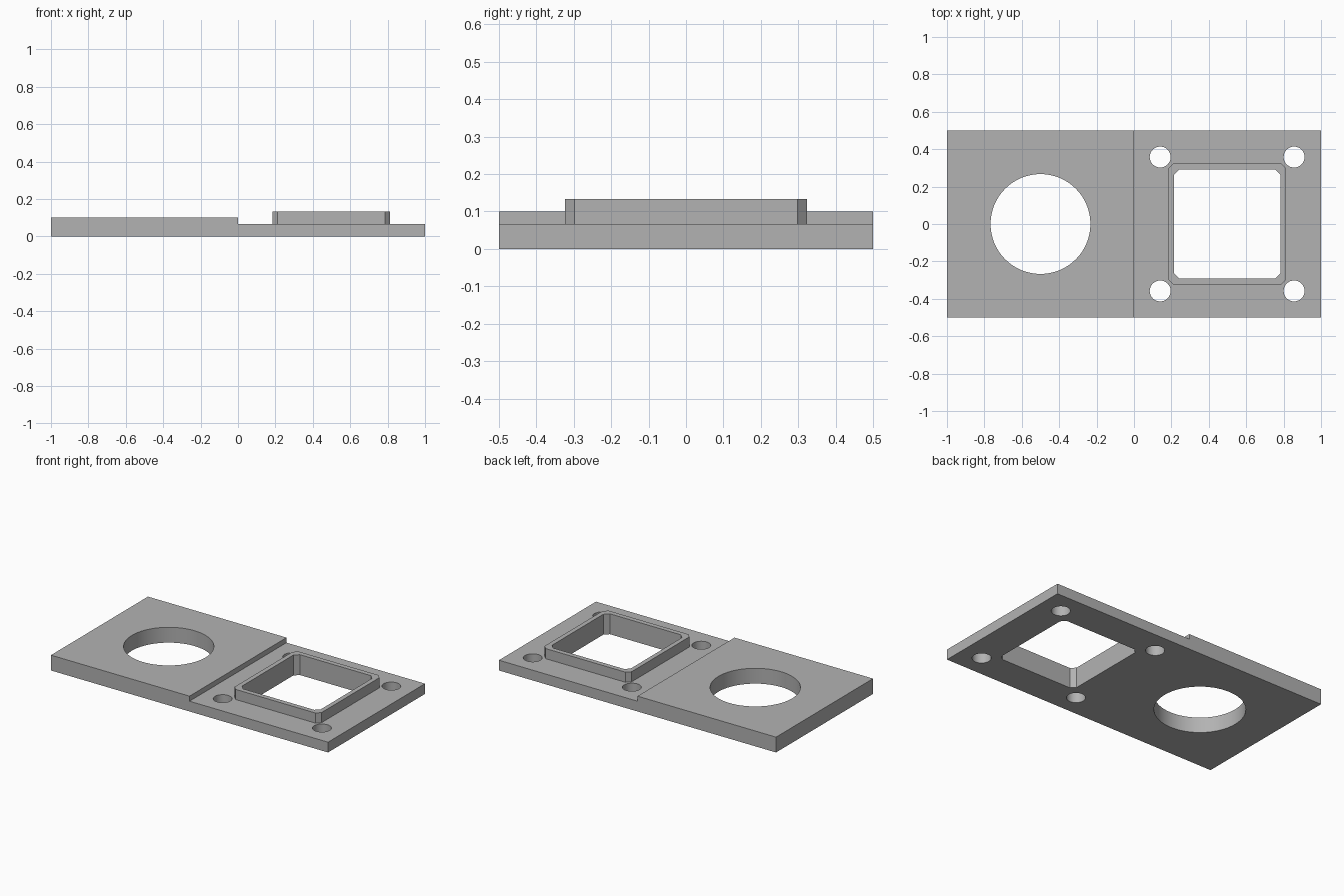
import bpy
import math

default = bpy.data.objects.get("Cube")
if default:
    bpy.data.objects.remove(default, do_unlink=True)

THIN, THICK, TOP = 0.067, 0.1, 0.133
WINDOW_X = 0.498

grey = bpy.data.materials.new("plain grey")
grey.use_nodes = True
GREY = (0.448, 0.448, 0.448, 1)
grey.diffuse_color = GREY
grey.node_tree.nodes["Principled BSDF"].inputs["Base Color"].default_value = GREY


def prism(name, outline, low, high, axis="z"):
    """Extrude a counter-clockwise outline along z, or an (x, z) outline along y."""
    n = len(outline)
    if axis == "z":
        verts = [(x, y, h) for h in (low, high) for x, y in outline]
    else:
        verts = [(x, -h, z) for h in (low, high) for x, z in outline]
    faces = [tuple(reversed(range(n))), tuple(range(n, 2 * n))]
    faces += [(i, (i + 1) % n, n + (i + 1) % n, n + i) for i in range(n)]
    mesh = bpy.data.meshes.new(name)
    mesh.from_pydata(verts, [], faces)
    mesh.materials.append(grey)
    obj = bpy.data.objects.new(name, mesh)
    bpy.context.collection.objects.link(obj)
    return obj


def circle(cx, cy, radius, count):
    angles = [math.tau * i / count for i in range(count)]
    return [(cx + radius * math.cos(a), cy + radius * math.sin(a)) for a in angles]


def cut_corner_box(cx, hx, hy, c):
    quarter = [(hx, hy - c), (hx - c, hy)]
    pts = quarter + [(-x, y) for x, y in reversed(quarter)]
    pts += [(-x, -y) for x, y in pts]
    return [(cx + x, y) for x, y in pts]


def combine(target, tool, operation):
    bpy.context.view_layer.objects.active = target
    mod = target.modifiers.new(operation, "BOOLEAN")
    mod.operation, mod.solver, mod.object = operation, "EXACT", tool
    bpy.ops.object.modifier_apply(modifier=mod.name)
    bpy.data.objects.remove(tool, do_unlink=True)


# Stepped plate: thick half on the right, thin half on the left
step = [(-1, 0), (1, 0), (1, THIN), (0, THIN), (0, THICK), (-1, THICK)]
plate = prism("stepped_mounting_plate", step, -0.5, 0.5, axis="y")

# Raised collar with clipped corners around the window
collar = prism("collar", cut_corner_box(WINDOW_X, 0.314, 0.324, 0.026), 0.03, TOP)
combine(plate, collar, "UNION")

# Openings: window, large round hole, four screw holes
openings = [cut_corner_box(WINDOW_X, 0.284, 0.292, 0.028),
            circle(-0.5, 0, 0.267, 64)]
openings += [circle(WINDOW_X + sx * 0.358, sy * 0.358, 0.056, 32)
             for sx in (-1, 1) for sy in (-1, 1)]
for outline in openings:
    combine(plate, prism("opening_cutter", outline, -0.1, 0.3), "DIFFERENCE")

# Smooth the round walls, keep the edges sharp
bpy.ops.object.select_all(action="DESELECT")
plate.select_set(True)
bpy.context.view_layer.objects.active = plate
bpy.ops.object.shade_smooth_by_angle(angle=math.radians(30))
